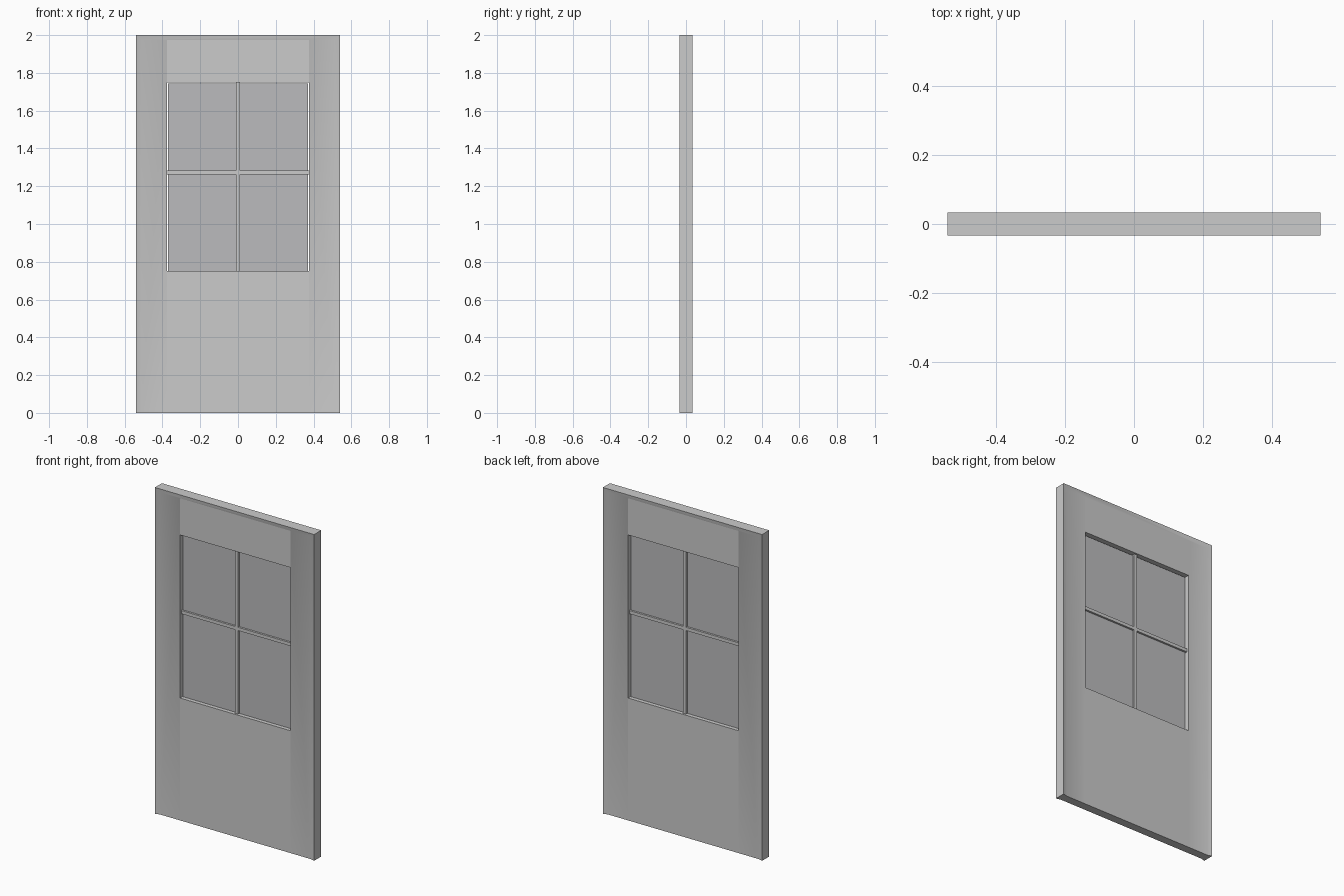
import bpy, bmesh

if "Cube" in bpy.data.objects:
    bpy.data.objects.remove(bpy.data.objects["Cube"])

FACE_Y = 0.026    # half thickness of stiles and rails
EDGE_Y = 0.034    # half thickness at the raised outer edge


def add_object(name, bm):
    bmesh.ops.recalc_face_normals(bm, faces=bm.faces)
    me = bpy.data.meshes.new(name)
    bm.to_mesh(me)
    bm.free()
    ob = bpy.data.objects.new(name, me)
    bpy.context.collection.objects.link(ob)
    return ob


def box(name, x0, x1, z0, z1, half_y):
    bm = bmesh.new()
    bmesh.ops.create_cube(bm, size=1)
    for v in bm.verts:
        v.co = (x0 + (v.co.x + 0.5) * (x1 - x0), v.co.y * 2 * half_y,
                z0 + (v.co.z + 0.5) * (z1 - z0))
    return add_object(name, bm)


# Outer frame with its stiles: a front skin mirrored to the back and walled shut
bm = bmesh.new()
pts = {}
for side in (-1, 1):
    for key, x, y, z in (("edge_low", 0.54, EDGE_Y, 0), ("edge_top", 0.54, EDGE_Y, 2),
                         ("step_low", 0.512, FACE_Y, 0), ("step_top", 0.512, FACE_Y, 1.975),
                         ("in_low", 0.375, FACE_Y, 0), ("in_top", 0.375, FACE_Y, 1.975)):
        pts[key, side] = [bm.verts.new((side * x, f * y, z)) for f in (-1, 1)]
polys = [[("edge_top", -1), ("step_top", -1), ("in_top", -1),
          ("in_top", 1), ("step_top", 1), ("edge_top", 1)]]
for s in (-1, 1):
    polys.append([("edge_low", s), ("step_low", s), ("step_top", s), ("edge_top", s)])
    polys.append([("step_low", s), ("in_low", s), ("in_top", s), ("step_top", s)])
edge_use = {}
for poly in polys:
    for f in (0, 1):
        bm.faces.new([pts[k][f] for k in poly])
    for a, b in zip(poly, poly[1:] + poly[:1]):
        edge_use.setdefault(frozenset((a, b)), []).append((a, b))
for use in edge_use.values():
    if len(use) == 1:
        a, b = use[0]
        bm.faces.new((pts[a][0], pts[b][0], pts[b][1], pts[a][1]))
frame = add_object("door_frame_stiles", bm)
bpy.context.view_layer.objects.active = frame
frame.select_set(True)
bpy.ops.object.shade_smooth_by_angle(angle=0.5)

# Top rail and solid lower panel
box("top_rail", -0.375, 0.375, 1.75, 1.975, FACE_Y)
box("lower_panel", -0.375, 0.375, 0, 0.75, FACE_Y)

# Glazing bars
box("vertical_bar", -0.01, 0.01, 0.75, 1.75, 0.014)
box("horizontal_bar", -0.375, 0.375, 1.262, 1.282, 0.014)

# Window glass
glass = box("window_glass", -0.37, 0.37, 0.75, 1.745, 0.002)
mat = bpy.data.materials.new("glass_grey")
mat.diffuse_color = (0.5, 0.5, 0.51, 1)
mat.use_nodes = True
mat.node_tree.nodes["Principled BSDF"].inputs["Base Color"].default_value = mat.diffuse_color
glass.data.materials.append(mat)
